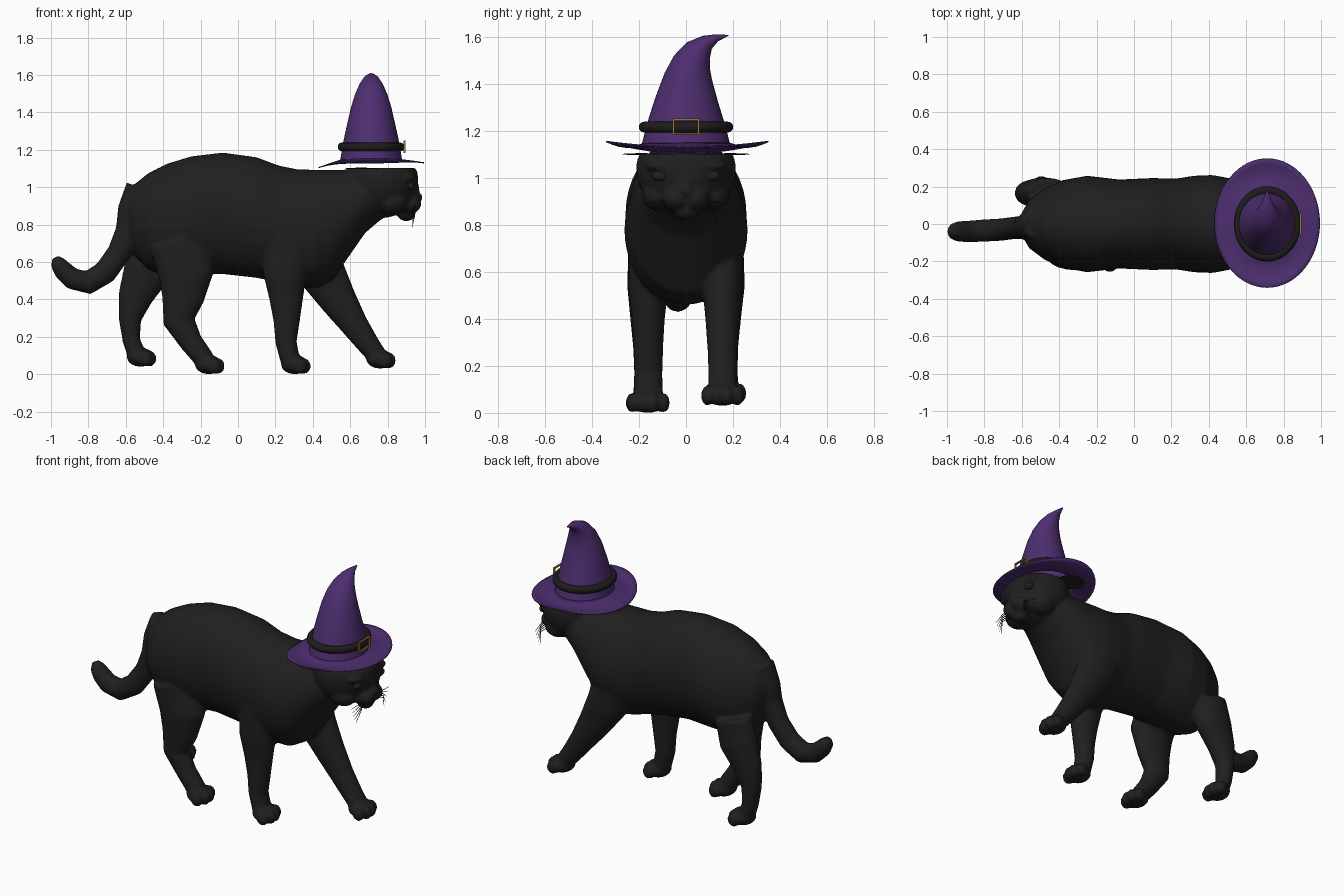
import bpy, bmesh, math
from mathutils import Vector, Matrix

if "Cube" in bpy.data.objects:
    bpy.data.objects.remove(bpy.data.objects["Cube"])


def material(name, rgb):
    m = bpy.data.materials.new(name)
    m.use_nodes = True
    m.diffuse_color = (*rgb, 1)
    m.node_tree.nodes["Principled BSDF"].inputs["Base Color"].default_value = (*rgb, 1)
    return m


FUR = material("black_fur", (0.014, 0.014, 0.014))
PURPLE = material("purple_felt", (0.075, 0.027, 0.16))
BAND = material("dark_band", (0.012, 0.012, 0.011))
GOLD = material("gold", (0.33, 0.19, 0.025))
X, Y, Z = Vector((1, 0, 0)), Vector((0, 1, 0)), Vector((0, 0, 1))


def finish(bm, name, mat, angle=40):
    bmesh.ops.recalc_face_normals(bm, faces=bm.faces)
    me = bpy.data.meshes.new(name)
    bm.to_mesh(me)
    bm.free()
    ob = bpy.data.objects.new(name, me)
    bpy.context.collection.objects.link(ob)
    me.materials.append(mat)
    bpy.ops.object.select_all(action='DESELECT')
    ob.select_set(True)
    bpy.context.view_layer.objects.active = ob
    bpy.ops.object.shade_smooth_by_angle(angle=math.radians(angle))
    return ob


def tube(bm, rows, side=Y, normal=None, segs=24, caps=(True, True)):
    """Rows of (x, y, z, radius in the path's plane, radius along side)."""
    pts = [Vector(r[:3]) for r in rows]
    rings = []
    for i, r in enumerate(rows):
        t = pts[min(i + 1, len(pts) - 1)] - pts[max(i - 1, 0)]
        n = normal or t.cross(side).normalized()
        rings.append([bm.verts.new(pts[i] + n * r[3] * math.cos(a) + side * r[4] * math.sin(a))
                      for a in (2 * math.pi * k / segs for k in range(segs))])
    for a, b in zip(rings, rings[1:]):
        for k in range(segs):
            j = (k + 1) % segs
            bm.faces.new((a[k], a[j], b[j], b[k]))
    if caps[0]:
        bm.faces.new(rings[0])
    if caps[1]:
        bm.faces.new(rings[-1])


def ball(bm, c, r, cut=None):
    made = bmesh.ops.create_uvsphere(bm, u_segments=24, v_segments=16, radius=1,
                                     matrix=Matrix.Translation(c) @ Matrix.Diagonal((*r, 1)))["verts"]
    if cut:  # flat top
        for v in made:
            v.co.z = min(v.co.z, cut)


# Torso and neck: x, lowest z, highest z, half width
cat = bmesh.new()
torso = [(-.60, .78, .95, .06), (-.56, .64, 1.01, .13), (-.48, .56, 1.075, .19),
         (-.38, .52, 1.125, .235), (-.25, .53, 1.165, .258), (-.08, .535, 1.185, .238),
         (.10, .515, 1.16, .246), (.22, .49, 1.115, .242), (.32, .46, 1.095, .258),
         (.42, .46, 1.093, .262), (.51, .51, 1.093, .245), (.60, .64, 1.093, .22),
         (.68, .755, 1.093, .195), (.78, .84, 1.08, .15)]
tube(cat, [(x, 0, (a + b) / 2, (b - a) / 2, w) for x, a, b, w in torso], normal=Z, segs=40)

# Tail
tube(cat, [(-.53, .0, 1.0, .07, .08), (-.575, -.01, .88, .068, .068), (-.59, -.02, .77, .064, .062),
           (-.635, -.02, .65, .064, .06), (-.71, -.03, .545, .064, .06), (-.80, -.035, .49, .064, .06),
           (-.885, -.04, .51, .058, .058), (-.935, -.04, .555, .052, .055), (-.963, -.04, .595, .042, .045),
           (-.978, -.04, .625, .02, .02)])

# Legs: hip to ankle as (x, z, radius fore and aft, radius sideways)
legs = [
    (-.165, [(-.33, .72, .15, .08), (-.275, .54, .15, .085), (-.295, .40, .112, .072),
             (-.315, .28, .085, .06), (-.25, .17, .062, .055), (-.18, .08, .055, .06)], -.155, 0),
    (.165, [(-.45, .70, .12, .08), (-.49, .54, .125, .085), (-.55, .41, .092, .07),
            (-.578, .29, .06, .058), (-.57, .18, .047, .054), (-.54, .10, .05, .06)], -.52, .04),
    (-.16, [(.27, .74, .14, .085), (.25, .53, .115, .085), (.258, .40, .09, .07),
            (.26, .28, .07, .063), (.257, .17, .057, .06), (.28, .07, .052, .062)], .305, 0),
    (.155, [(.38, .70, .15, .09), (.455, .53, .125, .085), (.54, .39, .098, .072),
            (.625, .26, .074, .063), (.70, .155, .06, .06), (.755, .085, .05, .06)], .76, .03),
]
for y, path, foot, ground in legs:
    tube(cat, [(x, y, z, a, b) for x, z, a, b in path])
    ball(cat, (foot, y, ground + .05), (.075, .078, .05))
    for k, fwd in zip((-1.5, -.5, .5, 1.5), (.025, .047, .047, .025)):
        ball(cat, (foot + fwd, y + k * .043, ground + .043), (.038, .027, .043))

# Head with flattened crown, muzzle, cheeks, brows, nose, chin and folded ears
ball(cat, (.77, 0, 1.035), (.195, .213, .2), cut=1.102)
ball(cat, (.965, 0, .945), (.024, .03, .022))
ball(cat, (.90, 0, .862), (.05, .055, .045))
ball(cat, (.90, 0, .98), (.07, .045, .10))
for s in (-1, 1):
    ball(cat, (.915, s * .042, .91), (.066, .058, .052))
    ball(cat, (.82, s * .11, .925), (.085, .075, .07))
    ball(cat, (.90, s * .105, 1.05), (.05, .07, .022))

body = finish(cat, "cat_body", FUR)
remesh = body.modifiers.new("blend", 'REMESH')
remesh.mode = 'VOXEL'
remesh.voxel_size = .011
remesh.use_smooth_shade = True
soften = body.modifiers.new("soften", 'SMOOTH')
soften.factor = .5
soften.iterations = 4
bpy.ops.object.convert(target='MESH')
bpy.ops.object.shade_smooth_by_angle(angle=math.radians(60))

# Eyes, ears and whiskers
for s, label in ((1, "left"), (-1, "right")):
    eye = bmesh.new()
    ball(eye, (.92, s * .107, 1.008), (.026, .04, .024))
    finish(eye, label + "_eye", FUR)
    ear = bmesh.new()
    ball(ear, (.66, s * .19, 1.1), (.09, .08, .004))
    finish(ear, label + "_ear", FUR)
    hairs = bmesh.new()
    for k in range(5):
        z = .915 - k * .012
        tube(hairs, [(.945 - k * .006, s * .06, z, .003, .003),
                     (.945, s * .11, z - .015, .0025, .0025),
                     (.93, s * (.19 - k * .012), z - .03 - k * .014, .001, .001)], side=X, segs=5)
    finish(hairs, label + "_whiskers", FUR)

# Hat crown, curling toward +y
HX = .712
crown = bmesh.new()
tube(crown, [(HX, 0, 1.145, .187, .165), (HX, 0, 1.23, .165, .152), (HX, .002, 1.33, .134, .13),
             (HX, .01, 1.43, .102, .107), (HX, .026, 1.49, .082, .088), (HX, .053, 1.54, .06, .066),
             (HX, .09, 1.575, .034, .043), (HX, .13, 1.594, .016, .022), (HX, .18, 1.605, .002, .003)],
     side=X, segs=48, caps=(False, True))
finish(crown, "hat_crown", PURPLE, 60)

# Saddle-shaped brim
brim = bmesh.new()
N, rings = 64, []
for i in range(7):
    t = i / 6
    ring = []
    for k in range(N):
        a = 2 * math.pi * k / N
        c, s = math.cos(a), math.sin(a)
        drop = (.016 if c > 0 else .042) * c * c
        z = 1.146 - .02 * math.sin(math.pi * t) * s * s + t * (.008 * s * s - drop)
        ring.append(brim.verts.new((HX + (.16 + .122 * t) * c, .005 + (.18 + .165 * t) * s, z)))
    rings.append(ring)
for a, b in zip(rings, rings[1:]):
    for k in range(N):
        j = (k + 1) % N
        brim.faces.new((a[k], a[j], b[j], b[k]))
brim_ob = finish(brim, "hat_brim", PURPLE, 60)
thick = brim_ob.modifiers.new("thickness", 'SOLIDIFY')
thick.thickness = .006
thick.offset = 0

# Band and buckle
bpy.ops.mesh.primitive_torus_add(location=(HX, 0, 1.215), major_radius=.178, minor_radius=.023,
                                 major_segments=48, minor_segments=12)
band = bpy.context.object
band.name = "hat_band"
band.scale = (.89, 1, 1)
band.data.materials.append(BAND)
bpy.ops.object.shade_smooth()

buckle = bmesh.new()
bars = [((0, s * .053, 0), (.012, .007, .066)) for s in (-1, 1)]
bars += [((0, 0, s * .03), (.012, .112, .007)) for s in (-1, 1)]
for c, size in bars:
    bmesh.ops.create_cube(buckle, size=1, matrix=Matrix.Translation(Vector(c) + Vector((.89, 0, 1.217)))
                          @ Matrix.Diagonal((*size, 1)))
finish(buckle, "hat_buckle", GOLD)
